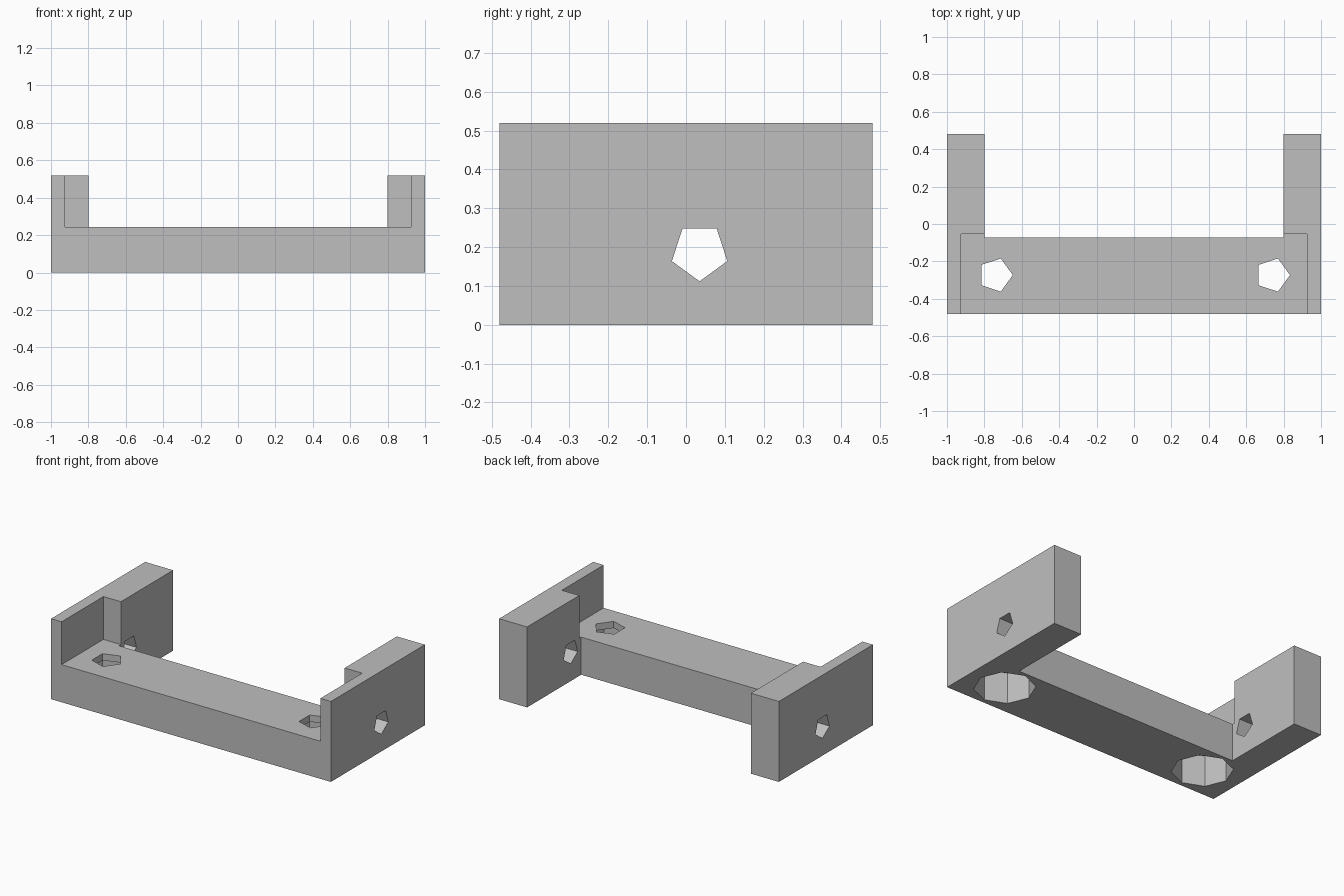
import bpy
import bmesh
from math import cos, sin, tau, pi
from mathutils import Matrix, Vector

cube = bpy.data.objects.get("Cube")
if cube:
    bpy.data.objects.remove(cube, do_unlink=True)

# Main dimensions
HALF_X, HALF_Y, HEIGHT = 1.0, 0.48, 0.52
ARM_INNER, BASE_BACK, BASE_TOP = 0.8, -0.073, 0.243
SCREW_X, SCREW_Y = 0.741, -0.273

grey = bpy.data.materials.new("plain grey")
grey.use_nodes = True
grey.diffuse_color = (0.52, 0.52, 0.52, 1)
grey.node_tree.nodes["Principled BSDF"].inputs["Base Color"].default_value = grey.diffuse_color


def ngon(sides, radius, cx, cy, start=0.0):
    return [(cx + radius * cos(start + tau * i / sides),
             cy + radius * sin(start + tau * i / sides)) for i in range(sides)]


def rectangle(x0, x1, y0, y1):
    return [(x0, y0), (x1, y0), (x1, y1), (x0, y1)]


def extrude(name, outline, low, high, matrix=Matrix()):
    """Straight prism over a flat outline."""
    bm = bmesh.new()
    face = bm.faces.new([bm.verts.new((x, y, low)) for x, y in outline])
    top = bmesh.ops.extrude_face_region(bm, geom=[face])["geom"]
    moved = [v for v in top if isinstance(v, bmesh.types.BMVert)]
    bmesh.ops.translate(bm, verts=moved, vec=Vector((0, 0, high - low)))
    bm.transform(matrix)
    bmesh.ops.recalc_face_normals(bm, faces=bm.faces)
    mesh = bpy.data.meshes.new(name)
    bm.to_mesh(mesh)
    bm.free()
    mesh.materials.append(grey)
    obj = bpy.data.objects.new(name, mesh)
    bpy.context.collection.objects.link(obj)
    return obj


# U-shaped body: front bar with an arm at each end
body = extrude("bracket_body", [
    (-HALF_X, -HALF_Y), (HALF_X, -HALF_Y), (HALF_X, HALF_Y), (ARM_INNER, HALF_Y),
    (ARM_INNER, BASE_BACK), (-ARM_INNER, BASE_BACK), (-ARM_INNER, HALF_Y),
    (-HALF_X, HALF_Y)], 0, HEIGHT)

# Seat above the bar, cut into the inside of both arms
cutters = [extrude("seat_cutter", rectangle(-0.925, 0.925, -0.7, -0.053), BASE_TOP, 0.8)]

# Screw holes through the bar, with eight-sided pockets from below
for side in (-1, 1):
    x = side * SCREW_X
    cutters.append(extrude("pocket_cutter", ngon(8, 0.18, x, SCREW_Y), -0.1, 0.2))
    cutters.append(extrude("screw_cutter", ngon(5, 0.093, x, SCREW_Y), 0.1, 0.4))

# Cross hole through both arms
along_x = Matrix(((0, 0, 1, 0), (1, 0, 0, 0), (0, 1, 0, 0), (0, 0, 0, 1)))
cutters.append(extrude("cross_hole_cutter", ngon(5, 0.075, 0.035, 0.187, -pi / 2),
                       -1.2, 1.2, along_x))

for cutter in cutters:
    cut = body.modifiers.new(cutter.name, "BOOLEAN")
    cut.operation = "DIFFERENCE"
    cut.solver = "EXACT"
    cut.object = cutter
    cutter.hide_render = True

# Bake the cuts and drop the cutters
graph = bpy.context.evaluated_depsgraph_get()
baked = bpy.data.meshes.new_from_object(body.evaluated_get(graph))
body.modifiers.clear()
body.data = baked
for cutter in cutters:
    bpy.data.objects.remove(cutter, do_unlink=True)
